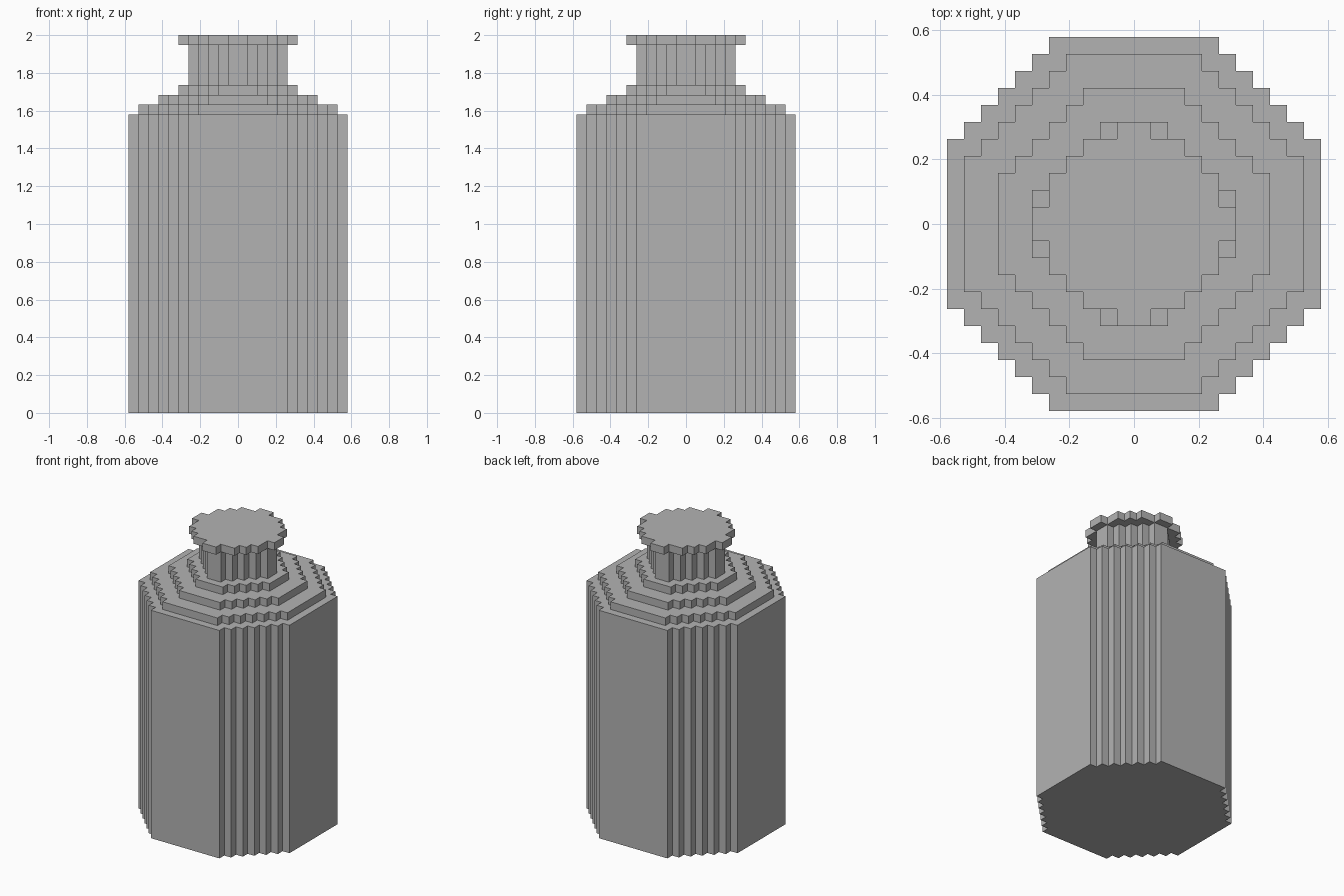
import bpy
import bmesh

cube = bpy.data.objects.get("Cube")
if cube:
    bpy.data.objects.remove(cube, do_unlink=True)

U = 2 / 38  # one block

grey = bpy.data.materials.new("plain grey")
grey.use_nodes = True
color = (0.45, 0.45, 0.45, 1)
grey.diffuse_color = color
grey.node_tree.nodes["Principled BSDF"].inputs["Base Color"].default_value = color


def staircase(half, flat):
    """Outer corners of one quadrant, stepping one block at a time."""
    return [(half - i, flat + i) for i in range(half - flat + 1)]


def outline(corners):
    """Full stepped ring from the outer corners of the +x +y quadrant."""
    quadrant = []
    for i, (x, y) in enumerate(corners):
        quadrant.append((x, y))
        if i + 1 < len(corners):
            quadrant.append((corners[i + 1][0], y))
    ring = []
    for _ in range(4):
        ring += quadrant
        quadrant = [(-y, x) for x, y in quadrant]
    return ring


def block_layer(name, corners, bottom, top):
    bm = bmesh.new()
    base = bm.faces.new([bm.verts.new((x * U, y * U, bottom * U))
                         for x, y in outline(corners)])
    extruded = bmesh.ops.extrude_face_region(bm, geom=[base], use_keep_orig=True)
    verts = [v for v in extruded["geom"] if isinstance(v, bmesh.types.BMVert)]
    bmesh.ops.translate(bm, verts=verts, vec=(0, 0, (top - bottom) * U))
    bmesh.ops.recalc_face_normals(bm, faces=bm.faces)
    mesh = bpy.data.meshes.new(name)
    bm.to_mesh(mesh)
    bm.free()
    mesh.materials.append(grey)
    bpy.context.collection.objects.link(bpy.data.objects.new(name, mesh))


# Tall body and the stepped shoulder
block_layer("body", staircase(11, 5), 0, 30)
block_layer("lower_shoulder", staircase(10, 4), 30, 31)
block_layer("middle_shoulder", staircase(8, 3), 31, 32)
block_layer("upper_shoulder", staircase(6, 2), 32, 33)

# Narrow neck and the overhanging lip
block_layer("neck", staircase(5, 1), 33, 37)
block_layer("lip", [(6, 1), (5, 3), (4, 4), (3, 5), (1, 6)], 37, 38)
